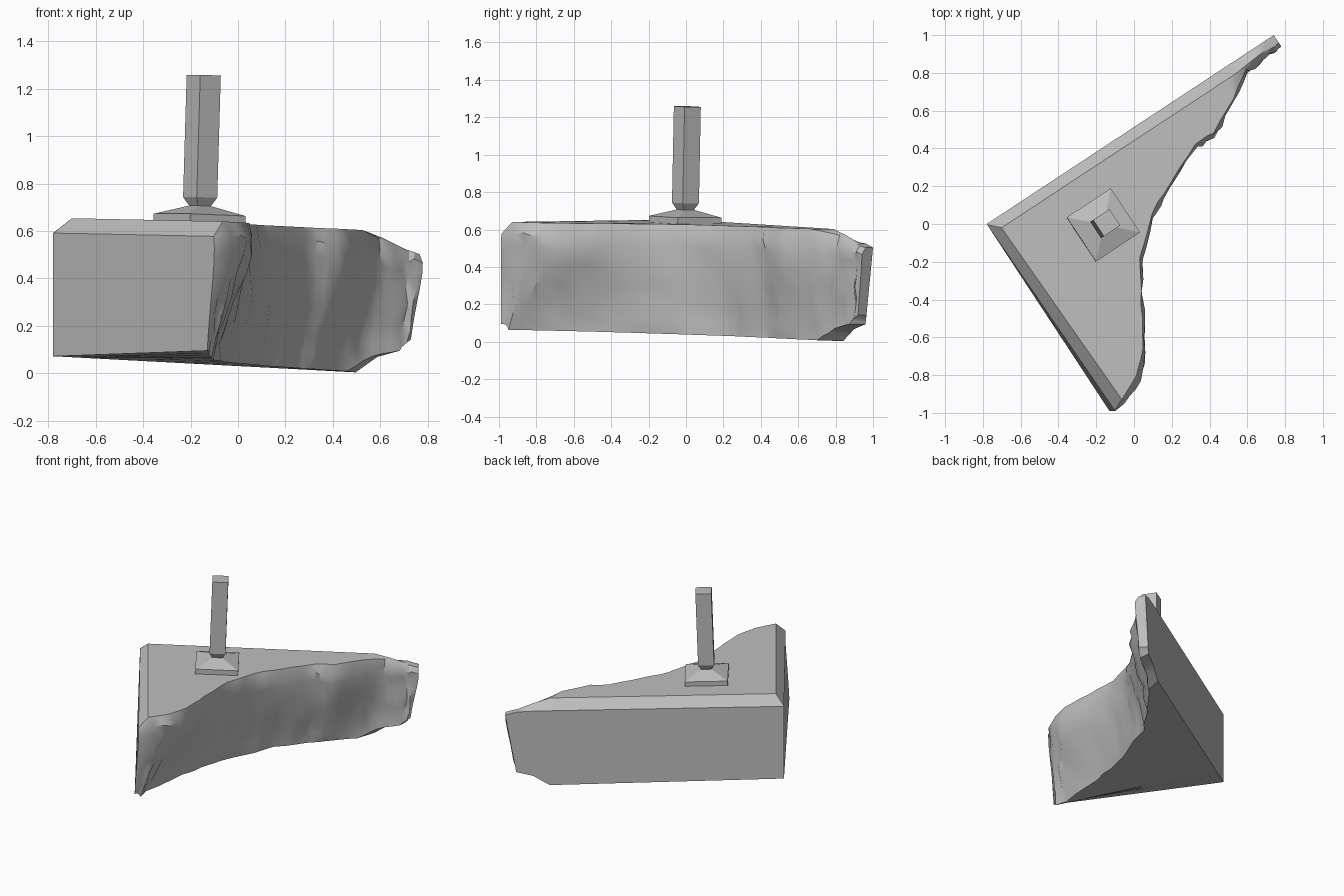
import bpy, bmesh, math, random
from mathutils import Vector

random.seed(4)
cube = bpy.data.objects.get("Cube")
if cube:
    bpy.data.objects.remove(cube)

# One plain stone grey for everything
stone = bpy.data.materials.new("stone_grey")
stone.use_nodes = True
grey = (0.52, 0.52, 0.52, 1)
stone.diffuse_color = grey
stone.node_tree.nodes["Principled BSDF"].inputs["Base Color"].default_value = grey


def loft(name, rings, smooth_angle=None):
    """Skin a list of equal-length closed rings and cap both ends."""
    bm = bmesh.new()
    rows = [[bm.verts.new(p) for p in ring] for ring in rings]
    count = len(rows[0])
    for a, b in zip(rows, rows[1:]):
        for i in range(count):
            j = (i + 1) % count
            bm.faces.new((a[i], a[j], b[j], b[i]))
    bm.faces.new(rows[0])
    bm.faces.new(rows[-1])
    bmesh.ops.recalc_face_normals(bm, faces=bm.faces)
    mesh = bpy.data.meshes.new(name)
    bm.to_mesh(mesh)
    bm.free()
    mesh.materials.append(stone)
    obj = bpy.data.objects.new(name, mesh)
    bpy.context.collection.objects.link(obj)
    if smooth_angle:
        bpy.ops.object.select_all(action='DESELECT')
        obj.select_set(True)
        bpy.context.view_layer.objects.active = obj
        bpy.ops.object.shade_smooth_by_angle(angle=math.radians(smooth_angle))
    return obj


# The slab leans slightly, so its top and bottom are tilted planes
def top_height(p):
    return 0.629 - 0.035 * p.x - 0.01 * p.y


def bottom_height(p):
    return 0.04 - 0.04 * p.x - 0.02 * p.y


def at(p, z):
    return Vector((p.x, p.y, z))


wall_start, wall_end = Vector((-0.78, 0)), Vector((0.74, 1.0))
inward = Vector((0.55, -0.835))
bevel = 0.065

# Sections of the slab: position along the back wall, broken edge (upper x, y),
# broken edge (lower x, y), drop of the top, lift of the bottom
sections = [
    (0, -.1, -.99, -.13, -.99, bevel, 0),
    (.03, -.05, -.95, -.12, -.97, 0, 0),
    (.1, .03, -.82, -.12, -.94, 0, 0),
    (.2, .065, -.68, -.13, -.86, 0, 0),
    (.3, .05, -.45, -.1, -.5, 0, 0),
    (.4, .04, -.2, -.04, -.22, 0, 0),
    (.5, .1, .03, .04, .02, 0, 0),
    (.6, .2, .2, .12, .24, 0, 0),
    (.7, .33, .4, .24, .42, 0, 0),
    (.77, .42, .46, .33, .52, 0, 0),
    (.84, .53, .64, .45, .7, 0, 0),
    (.9, .6, .8, .56, .8, .03, .07),
    (.96, .7, .88, .68, .88, .07, .1),
    (1, .78, .94, .73, .92, .09, .15),
]
# Height fraction and how far each level leans from lower to upper edge
levels = [(.9, 1), (.78, .97), (.62, .78), (.45, .54), (.28, .31), (.13, .13), (0, 0)]


def section_ring(row):
    s, ux, uy, lx, ly, drop, lift = row
    back = wall_start.lerp(wall_end, s)
    back_low = wall_start.lerp(wall_end, min(s, 0.965))
    upper, lower = Vector((ux, uy)), Vector((lx, ly))
    width = min(0.06, 0.5 * (upper - back).length)
    first = s == 0
    inner = back + inward * (0.004 if first else width)
    lip = upper + (back - upper).normalized() * (0.004 if first else 0.025)
    ring = [at(back_low, bottom_height(back_low) + lift),
            at(back, top_height(back) - max(drop, bevel)),
            at(inner, top_height(inner) - drop),
            at(lip, top_height(lip) - drop)]
    nose_lift = 0.03 if s < 0.05 else 0
    for height, lean in levels:
        p = lower.lerp(upper, lean)
        low = bottom_height(p) + lift + nose_lift
        ring.append(at(p, low + (top_height(p) - drop - low) * height))
    return ring


# Broken wall slab with a rough, chipped inner face
keys = [section_ring(row) for row in sections]
rings = [keys[0]]
steps = 3
for k, (a, b) in enumerate(zip(keys, keys[1:])):
    parts = 1 if k == 0 else steps
    for n in range(1, parts + 1):
        rings.append([p.lerp(q, n / parts) for p, q in zip(a, b)])
for ring in rings[2:-1]:
    for i in range(3, len(ring)):
        rough = 0.004 if i == 3 else 0.011
        ring[i] += Vector((random.uniform(-rough, rough), random.uniform(-rough, rough), 0))
        if 3 < i < len(ring) - 1:
            ring[i].z += random.uniform(-rough, rough)
loft("broken_slab", rings, 32)


# Square post on a pyramid-topped plate, turned with the slab
def square_part(name, profile):
    rings = []
    for half, z in profile:
        rings.append([(x * half, y * half, z)
                      for x, y in ((-1, -1), (1, -1), (1, 1), (-1, 1))])
    obj = loft(name, rings)
    obj.location = (-0.163, -0.005, 0.63)
    obj.rotation_euler = (0, 0.035, math.radians(33.5))
    return obj


square_part("mounting_plate", [(.14, -.01), (.14, .038), (.03, .077)])
square_part("post", [(.03, .07), (.052, .112), (.052, .628)])
